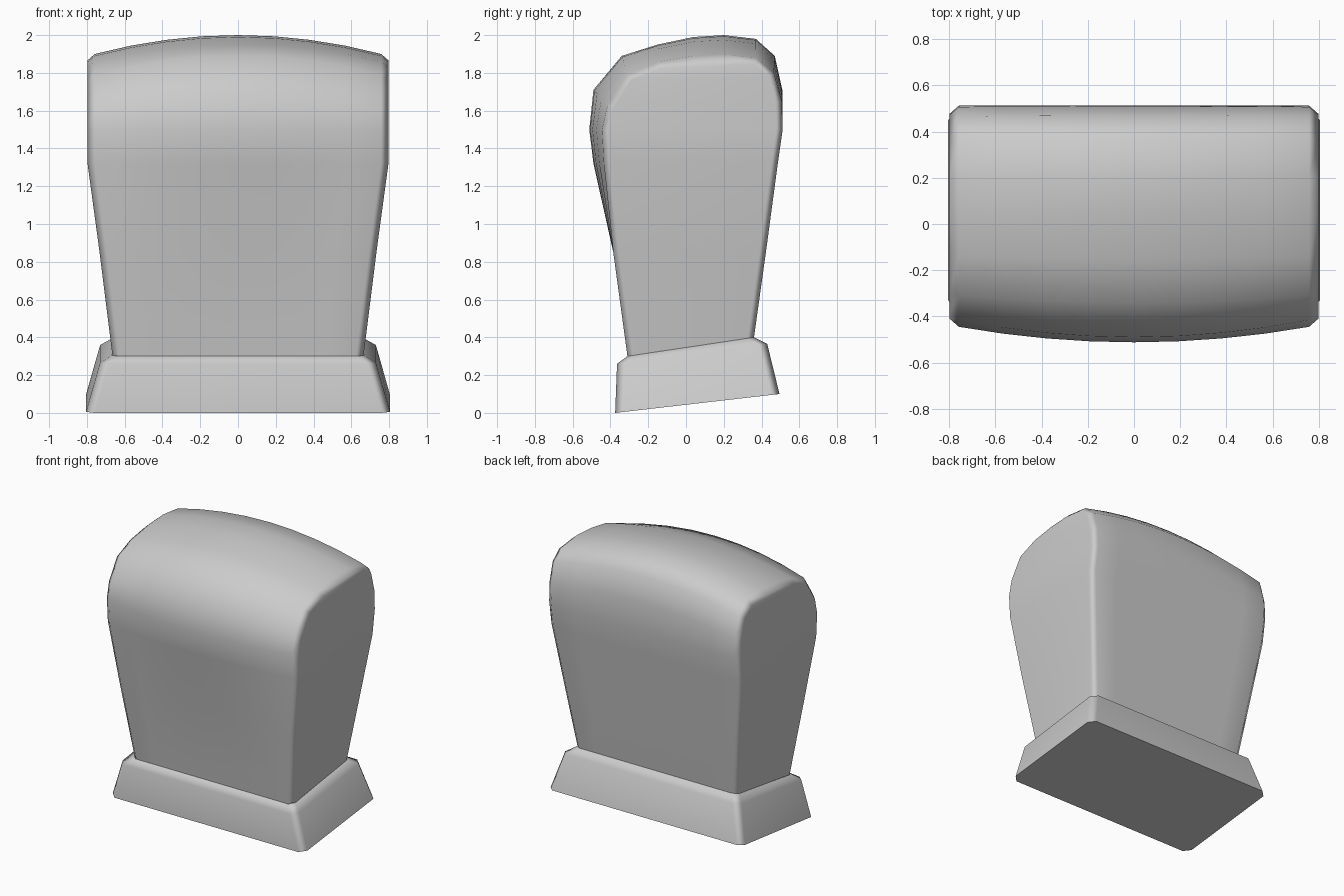
import bpy, math
from mathutils import Vector

if "Cube" in bpy.data.objects:
    bpy.data.objects.remove(bpy.data.objects["Cube"])


def finish(name, verts, faces, angle):
    mesh = bpy.data.meshes.new(name)
    mesh.from_pydata(verts, [], faces)
    obj = bpy.data.objects.new(name, mesh)
    bpy.context.collection.objects.link(obj)
    bpy.ops.object.select_all(action='DESELECT')
    obj.select_set(True)
    bpy.context.view_layer.objects.active = obj
    bpy.ops.object.mode_set(mode='EDIT')
    bpy.ops.mesh.select_all(action='SELECT')
    bpy.ops.mesh.normals_make_consistent(inside=False)
    bpy.ops.object.mode_set(mode='OBJECT')
    bpy.ops.object.shade_smooth_by_angle(angle=math.radians(angle))
    mod = obj.modifiers.new("weighted", 'WEIGHTED_NORMAL')
    mod.keep_sharp = True
    return obj


def bridge(a, b, n, closed):
    return [(a + i, a + (i + 1) % n, b + (i + 1) % n, b + i)
            for i in range(n if closed else n - 1)]


# Padded body: (y, z) profile at the middle and near the ends
middle = [(-.31, .30), (-.385, .85), (-.49, 1.32), (-.512, 1.5), (-.49, 1.71),
          (-.34, 1.89), (-.15, 1.95), (.04, 1.99), (.2, 2.0), (.37, 1.98),
          (.47, 1.89), (.51, 1.71), (.512, 1.5), (.486, 1.32), (.423, .85), (.36, .40)]
end = [(-.31, .30), (-.385, .85), (-.435, 1.32), (-.445, 1.5), (-.415, 1.63),
       (-.31, 1.79), (-.14, 1.86), (.04, 1.89), (.2, 1.9), (.37, 1.88),
       (.465, 1.80), (.507, 1.65), (.512, 1.5), (.486, 1.32), (.423, .85), (.36, .40)]
middle = [Vector(p) for p in middle]
end = [Vector(p) for p in end]
n = len(end)


def inset(pts, d):
    out = []
    for i, p in enumerate(pts):
        if i in (0, n - 1):
            out.append(p + Vector((d if i == 0 else -d, d * .15 if i == 0 else -d * .15)))
            continue
        t = (pts[i + 1] - pts[i - 1]).normalized()
        out.append(p + Vector((t.y, -t.x)) * d)
    return out


def half_width(z):
    return .665 + .133 * min(1, max(0, (z - .35) / .98))


cap = inset(end, .035)
steps = [-1, -.75, -.5, -.25, 0, .25, .5, .75, 1]
verts, faces = [], []


def add_section(pts, u, edge):
    for p in pts:
        verts.append((u * (half_width(p.y) - edge), p.x, p.y))


add_section(cap, -1, 0)
for u in steps:
    add_section([m.lerp(e, u * u) for m, e in zip(middle, end)], u, .04)
add_section(cap, 1, 0)
count = len(steps) + 2
for s in range(count - 1):
    faces += bridge(s * n, (s + 1) * n, n, False)
# Side panels
for base in (0, (count - 1) * n):
    for i in range(n // 2 - 1):
        faces.append((base + i, base + i + 1, base + n - 2 - i, base + n - 1 - i))
finish("padded_body", verts, faces, 55)

# Flared base collar: half width, front y/z, back y/z, corner cut
levels = [(.805, -.375, 0, .495, .10, .045),
          (.73, -.365, .26, .43, .365, .045),
          (.667, -.31, .30, .36, .40, .036)]
verts, faces = [], []
for w, y0, z0, y1, z1, c in levels:
    for x, y in [(-w + c, y0), (w - c, y0), (w, y0 + c), (w, y1 - c),
                 (w - c, y1), (-w + c, y1), (-w, y1 - c), (-w, y0 + c)]:
        verts.append((x, y, z0 + (z1 - z0) * (y - y0) / (y1 - y0)))
for s in range(2):
    faces += bridge(s * 8, s * 8 + 8, 8, True)
faces.append(tuple(range(7, -1, -1)))
finish("base_collar", verts, faces, 60)
